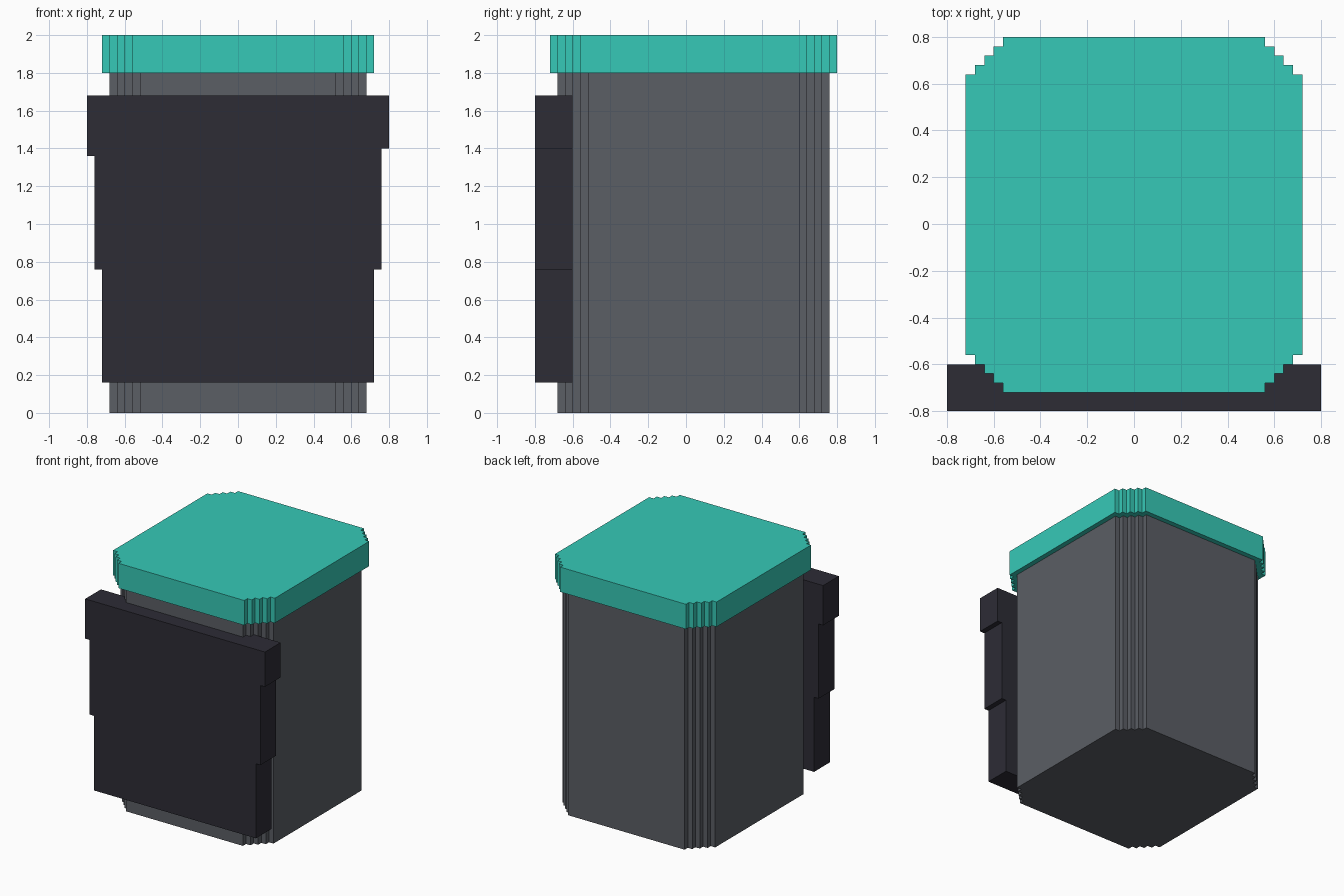
import bpy, bmesh
from mathutils import Vector

if "Cube" in bpy.data.objects:
    bpy.data.objects.remove(bpy.data.objects["Cube"])

STEP = 0.04


def material(name, rgb):
    m = bpy.data.materials.new(name)
    m.diffuse_color = (*rgb, 1)
    m.use_nodes = True
    m.node_tree.nodes["Principled BSDF"].inputs["Base Color"].default_value = m.diffuse_color
    return m


def extrude_profile(name, points, direction, mat):
    """Closed prism from a planar outline pushed along a direction."""
    bm = bmesh.new()
    face = bm.faces.new([bm.verts.new(p) for p in points])
    out = bmesh.ops.extrude_face_region(bm, geom=[face])
    verts = [v for v in out["geom"] if isinstance(v, bmesh.types.BMVert)]
    bmesh.ops.translate(bm, verts=verts, vec=Vector(direction))
    bmesh.ops.recalc_face_normals(bm, faces=bm.faces)
    mesh = bpy.data.meshes.new(name)
    bm.to_mesh(mesh)
    bm.free()
    mesh.materials.append(mat)
    obj = bpy.data.objects.new(name, mesh)
    bpy.context.collection.objects.link(obj)
    return obj


def stepped_outline(hx, hy, cy, z, steps=5):
    """Rectangle whose four corners are cut into small stairs."""
    stair = []
    for i in range(steps + 1):
        x = hx - i * STEP
        y = hy - (steps - i) * STEP
        stair.append((x, y))
        if i < steps:
            stair.append((x, y + STEP))
    # the stair runs from the side to the back; drop the inner turns' duplicates
    stair = [p for k, p in enumerate(stair) if k == 0 or p != stair[k - 1]]
    quads = [(1, 1, False), (-1, 1, True), (-1, -1, False), (1, -1, True)]
    pts = []
    for sx, sy, flip in quads:
        corner = stair[::-1] if flip else stair
        pts += [(sx * x, cy + sy * y, z) for x, y in corner]
    return pts


teal = material("teal", (0.037, 0.584, 0.474))
grey = material("slate grey", (0.104, 0.112, 0.130))
dark = material("dark charcoal", (0.026, 0.025, 0.036))

# Container body and overhanging lid
extrude_profile("body", stepped_outline(0.68, 0.72, 0.04, 0), (0, 0, 1.8), grey)
extrude_profile("lid", stepped_outline(0.72, 0.76, 0.04, 1.8), (0, 0, 0.2), teal)

# Front panel, widening upwards in steps
panel = [(-0.72, 0.16), (0.72, 0.16), (0.72, 0.76), (0.76, 0.76), (0.76, 1.40),
         (0.80, 1.40), (0.80, 1.68), (-0.80, 1.68), (-0.80, 1.36),
         (-0.76, 1.36), (-0.76, 0.76), (-0.72, 0.76)]
extrude_profile("front_panel", [(x, -0.8, z) for x, z in panel], (0, 0.2, 0), dark)
